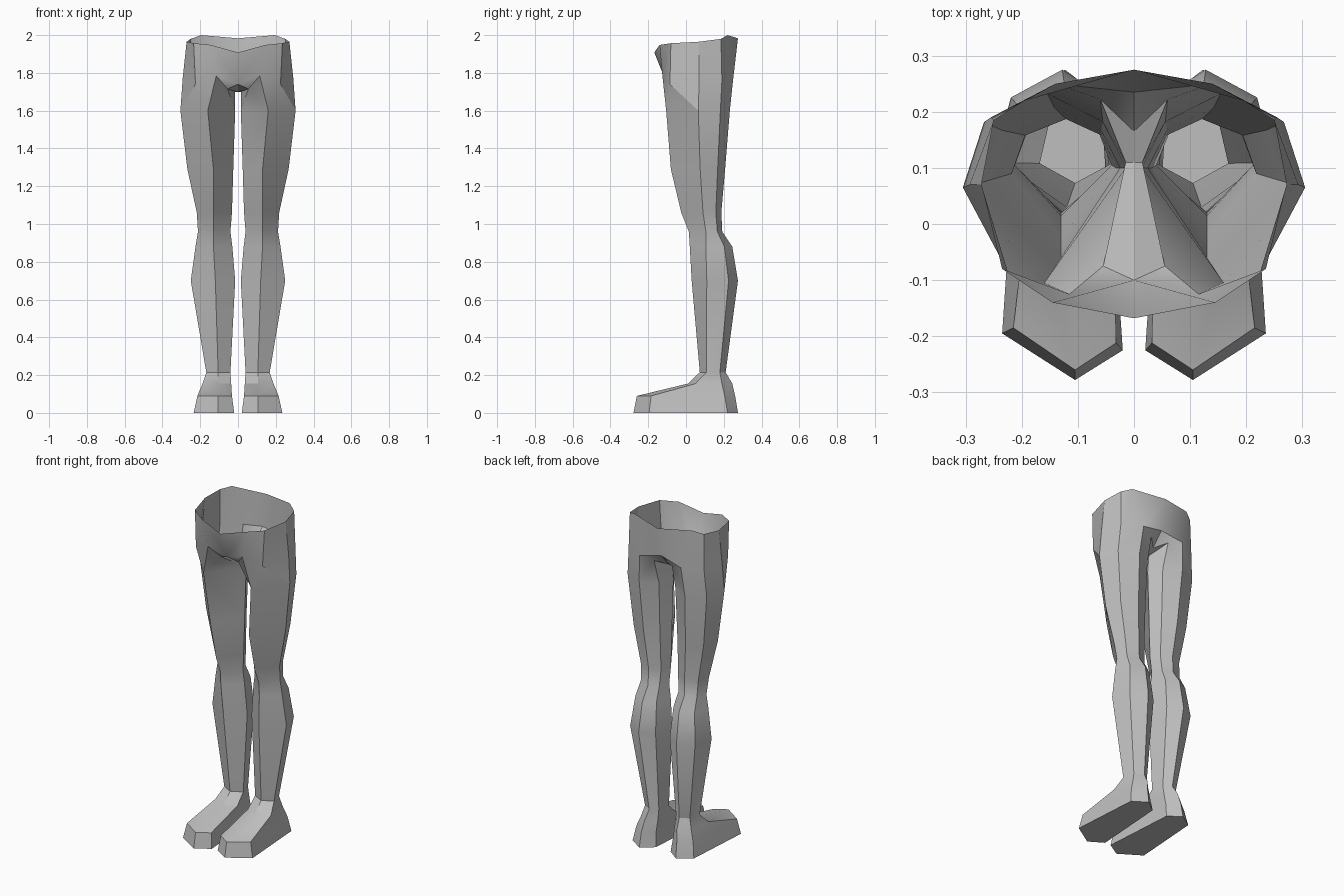
import bpy, bmesh, math

if "Cube" in bpy.data.objects:
    bpy.data.objects.remove(bpy.data.objects["Cube"])

grey = bpy.data.materials.new("plain grey")
grey.diffuse_color = (0.52, 0.52, 0.52, 1)
grey.use_nodes = True
grey.node_tree.nodes["Principled BSDF"].inputs["Base Color"].default_value = grey.diffuse_color

# Six-sided leg sections, sole to upper thigh:
# z, x inner, x outer, x front, y front, y outer side, y inner side, y back
SECTIONS = [
    (0.00, 0.020, 0.235, 0.105, -0.278, -0.195, -0.225, 0.275),
    (0.09, 0.032, 0.215, 0.105, -0.260, -0.185, -0.212, 0.260),
    (0.155, 0.036, 0.188, 0.105, 0.010, 0.050, 0.045, 0.245),
    (0.215, 0.040, 0.168, 0.105, 0.073, 0.108, 0.108, 0.210),
    (0.70, 0.015, 0.250, 0.120, 0.030, 0.110, 0.110, 0.275),
    (0.88, 0.030, 0.225, 0.130, 0.020, 0.105, 0.105, 0.245),
    (0.96, 0.040, 0.212, 0.130, 0.015, 0.105, 0.105, 0.192),
    (1.06, 0.032, 0.218, 0.130, -0.025, 0.090, 0.100, 0.187),
    (1.29, 0.025, 0.268, 0.130, -0.080, 0.075, 0.100, 0.207),
    (1.60, 0.015, 0.305, 0.160, -0.105, 0.065, 0.100, 0.232),
]


def section_points(z, xi, xo, xf, yf, yo, yi, yb):
    """Front, outer, outer back, back, inner back, inner."""
    w = xo - xi
    y_ob = yb - min(0.055, 0.3 * (yb - yo))
    return [(xf, yf, z), (xo, yo, z), (xi + 0.87 * w, y_ob, z),
            (xi + 0.48 * w, yb, z), (xi + 0.14 * w, y_ob, z), (xi, yi, z)]


bm = bmesh.new()

# Foot and leg: skin the sections together and close the sole
rings = [[bm.verts.new(p) for p in section_points(*s)] for s in SECTIONS]
for a, b in zip(rings, rings[1:]):
    for i in range(6):
        j = (i + 1) % 6
        bm.faces.new((a[i], a[j], b[j], b[i]))
bm.faces.new(rings[0][::-1])

# Hips: thigh tops, crotch and open waist
v = dict(zip(("F", "O", "OB", "B", "IB", "I"), rings[-1]))
HIP_POINTS = {
    "groin": (0.115, -0.125, 1.785), "hip_front": (0.225, -0.085, 1.74),
    "hip": (0.293, 0.07, 1.77), "hip_back": (0.255, 0.19, 1.76),
    "seat": (0.14, 0.25, 1.77), "seat_in": (0.06, 0.222, 1.75),
    "cleft": (0, 0.235, 1.80), "under_back": (0, 0.165, 1.72),
    "under": (0, 0.11, 1.70), "under_side": (0.015, 0.11, 1.70),
    "crotch_side": (0.055, -0.075, 1.715), "crotch": (0, -0.1, 1.74),
    "w0": (0, -0.168, 1.908), "w1": (0.145, -0.14, 1.948),
    "w2": (0.235, -0.08, 1.957), "w3": (0.272, 0.07, 1.965),
    "w4": (0.25, 0.185, 1.98), "w5": (0.195, 0.22, 2.0),
    "w6": (0, 0.275, 1.983),
}
v.update({name: bm.verts.new(p) for name, p in HIP_POINTS.items()})
HIP_FACES = [
    "F O hip_front groin", "O hip hip_front", "O OB hip_back hip",
    "OB B seat hip_back", "B IB seat_in seat", "IB I under_side seat_in",
    "I crotch_side under_side", "I F groin crotch_side",
    "crotch_side crotch under under_side", "groin crotch crotch_side",
    "seat_in under_side under under_back", "seat_in under_back cleft",
    "seat seat_in cleft",
    "crotch groin w1 w0", "groin hip_front w2 w1", "hip_front hip w3 w2",
    "hip hip_back w4 w3", "hip_back seat w5 w4", "seat cleft w6 w5",
]
for names in HIP_FACES:
    bm.faces.new([v[n] for n in names.split()])

# Mirror to the other side and weld the middle
copy = bmesh.ops.duplicate(bm, geom=bm.verts[:] + bm.edges[:] + bm.faces[:])["geom"]
for e in copy:
    if isinstance(e, bmesh.types.BMVert):
        e.co.x = -e.co.x
bmesh.ops.reverse_faces(bm, faces=[e for e in copy if isinstance(e, bmesh.types.BMFace)])
bmesh.ops.remove_doubles(bm, verts=[w for w in bm.verts if abs(w.co.x) < 1e-5], dist=1e-5)

mesh = bpy.data.meshes.new("legs_and_hips")
bm.to_mesh(mesh)
bm.free()
mesh.materials.append(grey)
legs = bpy.data.objects.new("legs_and_hips", mesh)
bpy.context.collection.objects.link(legs)

# Soft shading with crisp ridges
bpy.context.view_layer.objects.active = legs
legs.select_set(True)
bpy.ops.object.shade_smooth_by_angle(angle=math.radians(30))
